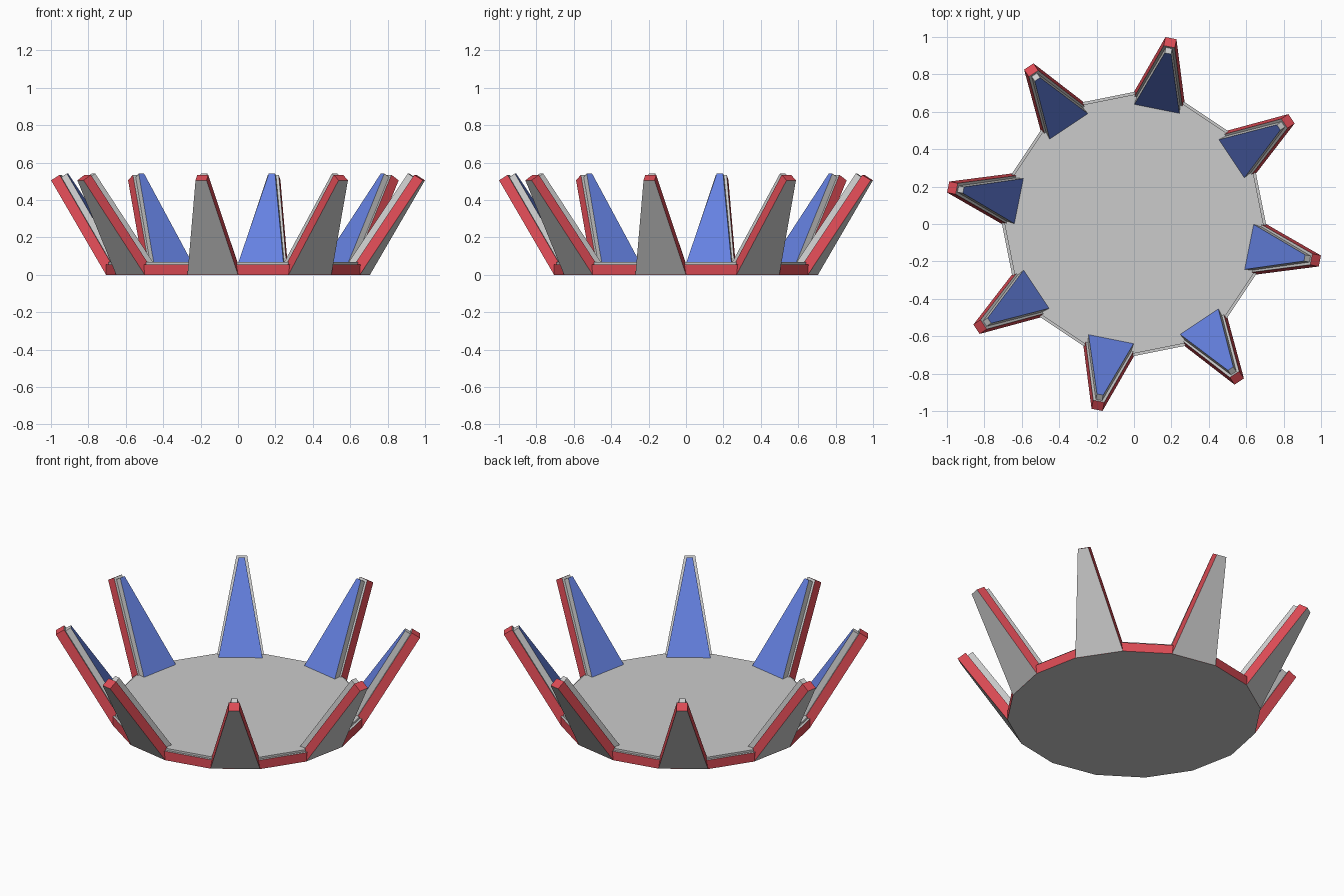
import bpy
from math import radians, cos, sin, pi, hypot
from mathutils import Vector, Matrix

if "Cube" in bpy.data.objects:
    bpy.data.objects.remove(bpy.data.objects["Cube"])


def material(name, color):
    m = bpy.data.materials.new(name)
    m.diffuse_color = color
    m.use_nodes = True
    m.node_tree.nodes["Principled BSDF"].inputs["Base Color"].default_value = m.diffuse_color
    return m


RED = material("red_trim", (0.72, 0.07, 0.09, 1))
BLUE = material("blue_inlay", (0.13, 0.22, 0.75, 1))


def prism(name, lower, upper, side=None, top=None):
    """Solid between two matching loops; grey unless a side or top material is given."""
    n = len(lower)
    faces = [tuple(reversed(range(n))), tuple(range(n, 2 * n))]
    faces += [(i, (i + 1) % n, n + (i + 1) % n, n + i) for i in range(n)]
    mesh = bpy.data.meshes.new(name)
    mesh.from_pydata([tuple(v) for v in lower + upper], [], faces)
    for m in (None, side, top):
        mesh.materials.append(m)
    for p in mesh.polygons:
        if p.index == 1 and top:
            p.material_index = 2
        elif p.index > 1 and side:
            p.material_index = 1
    obj = bpy.data.objects.new(name, mesh)
    bpy.context.collection.objects.link(obj)
    return obj


def ring(r, z, n=16):
    return [Vector((r * cos(2 * pi * i / n), r * sin(2 * pi * i / n), z)) for i in range(n)]


# Sixteen-sided base with a red rim and a slightly inset floor
prism("base_plate", ring(0.706, 0), ring(0.706, 0.055), side=RED)
prism("floor", ring(0.692, 0.05), ring(0.692, 0.067))

# Outer spike line in (radius, height)
FOOT, TIP = Vector((0.692, 0)), Vector((1.013, 0.505))
LENGTH = hypot(*(TIP - FOOT))
UP = (TIP - FOOT).normalized()
INWARD = Vector((-UP.y, UP.x))


def spike_loop(turn, s0, s1, w0, w1, depth):
    """Tapered outline lying on the leaning spike plane, moved inward by depth."""
    points = []
    for s, w in ((s0, w0), (s0, -w0), (s1, -w1), (s1, w1)):
        r, z = FOOT + UP * s + INWARD * depth
        points.append(turn @ Vector((r, w, z)))
    return points[::-1]


# Eight leaning spikes: a red-edged plate and a narrower slab with a blue face
for k in range(8):
    turn = Matrix.Rotation(radians(45 * k - 11.25), 3, 'Z')
    plate = prism(f"spike_plate_{k + 1}",
                  spike_loop(turn, 0, LENGTH, 0.138, 0.03, 0),
                  spike_loop(turn, 0, LENGTH, 0.138, 0.03, 0.055), side=RED)
    slab = prism(f"spike_inlay_{k + 1}",
                 spike_loop(turn, 0.015, LENGTH - 0.014, 0.124, 0.017, 0.05),
                 spike_loop(turn, 0.015, LENGTH - 0.014, 0.124, 0.017, 0.09), top=BLUE)
    # keep normals outward
    import bmesh
    for obj in (plate, slab):
        bm = bmesh.new()
        bm.from_mesh(obj.data)
        bmesh.ops.recalc_face_normals(bm, faces=bm.faces)
        bm.to_mesh(obj.data)
        bm.free()
